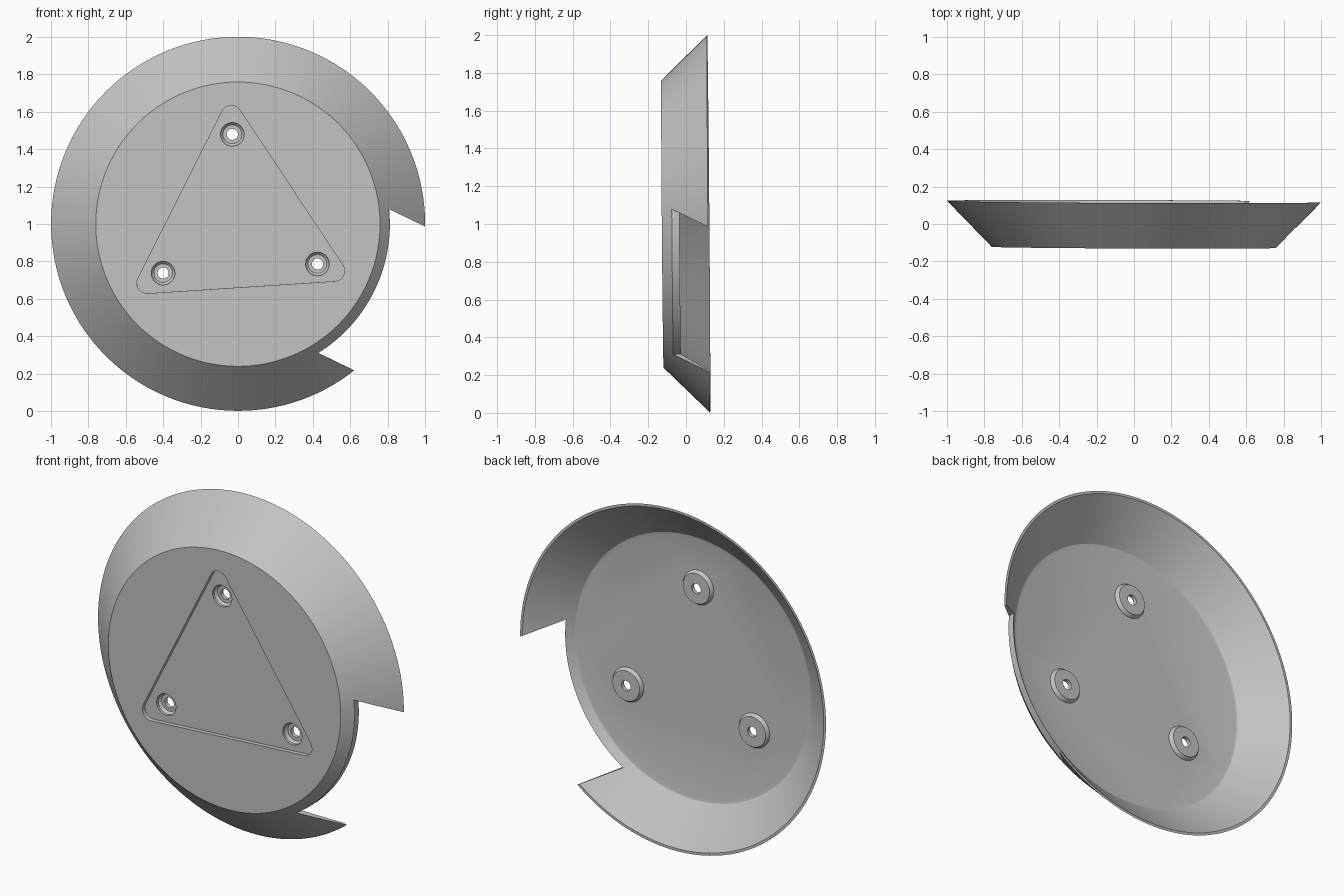
import bpy, bmesh
from math import sin, cos, tau, radians, atan2, hypot

cube = bpy.data.objects.get("Cube")
if cube:
    bpy.data.objects.remove(cube, do_unlink=True)

grey = bpy.data.materials.new("light grey")
grey.use_nodes = True
colour = (0.55, 0.55, 0.55, 1)
grey.diffuse_color = colour
grey.node_tree.nodes["Principled BSDF"].inputs["Base Color"].default_value = colour


def loft(name, rings):
    """Closed solid through rings of equal point count, capped at both ends."""
    bm = bmesh.new()
    loops = [[bm.verts.new(p) for p in ring] for ring in rings]
    n = len(loops[0])
    for a, b in zip(loops, loops[1:]):
        for i in range(n):
            j = (i + 1) % n
            bm.faces.new((a[i], a[j], b[j], b[i]))
    bm.faces.new(loops[0])
    bm.faces.new(loops[-1])
    bmesh.ops.recalc_face_normals(bm, faces=bm.faces)
    mesh = bpy.data.meshes.new(name)
    bm.to_mesh(mesh)
    bm.free()
    mesh.materials.append(grey)
    ob = bpy.data.objects.new(name, mesh)
    bpy.context.collection.objects.link(ob)
    return ob


def turned(name, profile, n, cx=0, cz=0):
    """Round part about the y axis; profile holds (radius, y)."""
    return loft(name, [[(cx + r * cos(tau * i / n), y, cz + r * sin(tau * i / n))
                        for i in range(n)] for r, y in profile])


def prism(name, outline, y0, y1):
    return loft(name, [[(x, y, z) for x, z in outline] for y in (y0, y1)])


def combine(target, tool, operation):
    mod = target.modifiers.new(operation, "BOOLEAN")
    mod.operation, mod.solver, mod.object = operation, "EXACT", tool
    bpy.context.view_layer.objects.active = target
    bpy.ops.object.modifier_apply(modifier=mod.name)
    bpy.data.objects.remove(tool, do_unlink=True)


FRONT, FLOOR, RIM = -0.125, -0.07, 0.12

# Flared dish with a thick floor and a chamfered rim
dish = turned("flared_dish", [(0.755, FLOOR), (0.772, FLOOR + 0.004), (0.785, FLOOR + 0.015),
                              (0.967, 0.105), (0.985, RIM), (1, RIM), (0.76, FRONT)], 128)

# Side notch that cuts the flare down to a short lip
lip = 0.812
start, end = atan2(0.08, 0.81), atan2(-0.69, 0.43)
arc = [(lip * cos(start + (end - start) * i / 40), lip * sin(start + (end - start) * i / 40))
       for i in range(41)]
out = [(x + 0.63, z - 0.31) for x, z in (arc[-1], arc[0])]
combine(dish, prism("notch_cutter", arc + out, -0.5, 0.5), "DIFFERENCE")

# Shallow triangular recess with rounded corners
corners = [(-0.035, 0.58), (-0.485, -0.315), (0.515, -0.25)]
outline = []
for k, (x, z) in enumerate(corners):
    (px, pz), (nx, nz) = corners[k - 1], corners[(k + 1) % 3]
    a0 = atan2(z - pz, x - px) - tau / 4
    a1 = atan2(nz - z, nx - x) - tau / 4
    turn = (a1 - a0) % tau
    outline += [(x + 0.055 * cos(a0 + turn * i / 8), z + 0.055 * sin(a0 + turn * i / 8))
                for i in range(9)]
combine(dish, prism("recess_cutter", outline, FRONT - 0.1, FRONT + 0.025), "DIFFERENCE")

# Three screw bosses on the back, each with a counterbore and a through hole
for x, z in [(-0.03, 0.48), (-0.4, -0.262), (0.425, -0.213)]:
    combine(dish, turned("boss", [(0.1, FLOOR - 0.01), (0.1, FLOOR + 0.004),
                                  (0.088, FLOOR + 0.022)], 40, x, z), "UNION")
    combine(dish, turned("bore_cutter", [(0.063, -0.3), (0.063, -0.085),
                                         (0.05, -0.072), (0.03, -0.072), (0.03, 0.3)],
                         40, x, z), "DIFFERENCE")

# Stand the dish upright with its slight lean
dish.location = (0, 0, 1)
dish.rotation_euler = (0.008, 0, -0.004)
bpy.ops.object.select_all(action="DESELECT")
dish.select_set(True)
bpy.context.view_layer.objects.active = dish
bpy.ops.object.shade_smooth_by_angle(angle=radians(25))
